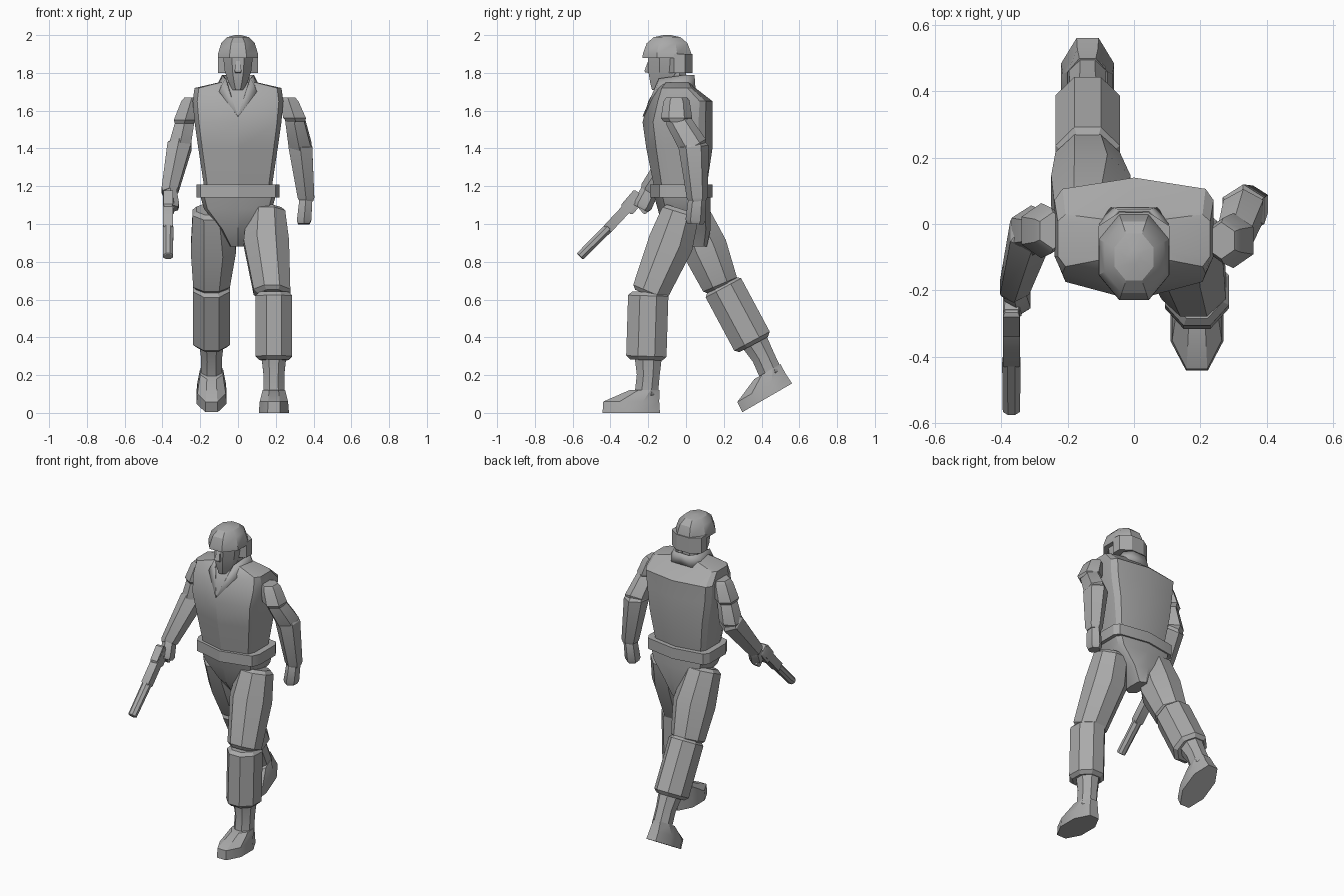
import bpy, bmesh
from math import cos, sin, pi, radians
from mathutils import Vector, Matrix

default_cube = bpy.data.objects.get("Cube")
if default_cube:
    bpy.data.objects.remove(default_cube)

SIDEWAYS = Vector((1, 0, 0))
UPRIGHT = Vector((0, 0, 1))
STAND = Matrix()

grey = bpy.data.materials.new("plain grey")
grey.use_nodes = True
shade = (0.4, 0.4, 0.4, 1)
grey.diffuse_color = shade
grey.node_tree.nodes["Principled BSDF"].inputs["Base Color"].default_value = shade


def finish(name, bm):
    """Turn a bmesh into a named, shaded object."""
    bmesh.ops.recalc_face_normals(bm, faces=bm.faces)
    mesh = bpy.data.meshes.new(name)
    bm.to_mesh(mesh)
    bm.free()
    mesh.materials.append(grey)
    part = bpy.data.objects.new(name, mesh)
    bpy.context.collection.objects.link(part)
    bpy.ops.object.select_all(action="DESELECT")
    part.select_set(True)
    bpy.context.view_layer.objects.active = part
    bpy.ops.object.shade_smooth_by_angle(angle=radians(28))
    return part


def bridge(bm, lower, upper, closed=True):
    """Join two rows of vertices with quads."""
    count = len(lower)
    for i in range(count if closed else count - 1):
        j = (i + 1) % count
        bm.faces.new((lower[i], lower[j], upper[j], upper[i]))


def skin(name, rings, place=STAND):
    """Closed surface through rings of points."""
    bm = bmesh.new()
    loops = [[bm.verts.new(place @ Vector(point)) for point in ring] for ring in rings]
    for lower, upper in zip(loops, loops[1:]):
        bridge(bm, lower, upper)
    bm.faces.new(loops[0])
    bm.faces.new(loops[-1])
    return finish(name, bm)


def ring(centre, width, depth, up=UPRIGHT, sides=8):
    """Polygon whose flats lie at the half width and half depth."""
    back = up.cross(SIDEWAYS).normalized()
    reach = 1 / cos(pi / sides)
    angles = [(i + 0.5) * 2 * pi / sides for i in range(sides)]
    return [Vector(centre) + SIDEWAYS * (width * reach * cos(a)) + back * (depth * reach * sin(a))
            for a in angles]


def limb(name, joints, widths, ratio=1.1, sides=6, cap=0.02, place=STAND):
    """Tube along joints, square to its path, with chamfered ends."""
    points = [Vector(joint) for joint in joints]
    start = (points[1] - points[0]).normalized()
    end = (points[-1] - points[-2]).normalized()
    points = [points[0] - start * cap] + points + [points[-1] + end * cap]
    sizes = [widths[0] * 0.8] + list(widths) + [widths[-1] * 0.8]
    rings = []
    for i, point in enumerate(points):
        along = points[min(i + 1, len(points) - 1)] - points[max(i - 1, 0)]
        rings.append(ring(point, sizes[i], sizes[i] * ratio, along, sides))
    return skin(name, rings, place)


def trunk(name, rows):
    """Body slices: height, half width, front and back."""
    half = [(0, 0), (.9, .15), (1, .3), (1, .8), (.9, .9), (0, 1)]
    outline = half + [(-across, along) for across, along in half[-2:0:-1]]
    skin(name, [[(across * width, front + along * (back - front), height)
                 for across, along in outline]
                for height, width, front, back in rows])


def arm(side, shoulder, cuff, elbow, wrist, knuckles):
    limb(side + "_sleeve", (shoulder, cuff), (.05, .06), ratio=1.2)
    limb(side + "_upper_arm", (cuff, elbow), (.05, .06))
    limb(side + "_forearm", (elbow, wrist), (.063, .044))
    limb(side + "_hand", (wrist, knuckles), (.034, .038), ratio=1.2)


def leg(side, hip, middle, knee, sole, tilt):
    limb(side + "_thigh", (hip, middle, knee), (.1, .12, .097), ratio=1, sides=8)
    place = Matrix.Translation(sole) @ Matrix.Rotation(radians(tilt), 4, "X")
    # Shin and boot share one shape about the sole centre
    limb(side + "_trouser_shin", ((0, .09, .62), (0, .08, .3)), (.097, .097), sides=8, place=place)
    limb(side + "_boot_shaft", ((0, .09, .3), (0, .09, .2), (0, .08, .1)), (.066, .055, .056),
         sides=8, place=place)
    skin(side + "_boot_foot", [
        ring((0, 0, 0), .08, .152),
        ring((0, 0, .06), .075, .148),
        ring((0, .07, .12), .06, .08)], place)


# Torso, belt and hips
trunk("vest", [
    (1.2, .18, -.17, .11),
    (1.4, .21, -.21, .14),
    (1.54, .23, -.23, .14),
    (1.65, .24, -.2, .14),
    (1.72, .23, -.16, .05),
    (1.75, .1, -.13, .03)])
trunk("belt", [(height, .22, -.19, .14) for height in (1.14, 1.21)])
trunk("hips", [
    (.88, .04, -.05, .11),
    (.97, .09, -.12, .13),
    (1.08, .18, -.15, .13),
    (1.15, .2, -.17, .13)])

# Open collar with a notch at the throat
bm = bmesh.new()
base = [(0, -.23, 1.57), (.1, -.16, 1.7), (.12, 0, 1.72), (.07, .05, 1.72), (0, .05, 1.72)]
lower = [bm.verts.new(point) for point in base]
upper = [bm.verts.new((x * .7, y * .9, z + .07) if z > base[0][2] else (x, y, z))
         for x, y, z in base]
bridge(bm, lower, upper, closed=False)
bmesh.ops.remove_doubles(bm, verts=bm.verts, dist=.001)
collar = finish("collar", bm)
collar.modifiers.new("mirror", "MIRROR")
collar.modifiers.new("thickness", "SOLIDIFY").thickness = .01

# Head
skin("neck", [ring((0, -.06, height), .06, .06) for height in (1.7, 1.85)])
skin("head", [
    ring((0, -.14, 1.71), .03, .04),
    ring((0, -.11, 1.75), .05, .08),
    ring((0, -.1, 1.81), .07, .1),
    ring((0, -.1, 1.9), .08, .1)])
limb("nose", ((0, -.19, 1.86), (0, -.2, 1.81)), (.01, .018), sides=4, cap=.01)

# Helmet: rounded dome and a guard around the nape
dome = [radians(angle) for angle in (0, 10, 40, 65, 86)]
skin("helmet", [ring((0, -.1, 1.88 + .12 * sin(a)), .107 * cos(a) ** .7, .13 * cos(a) ** .7)
                for a in dome])
skin("helmet_neck_guard", [ring((0, -.035, height), .107, .07) for height in (1.8, 1.9)])

# Legs in mid stride
leg("left", (.15, -.03, 1.06), (.15, -.08, .9), (.18, -.19, .64), (.19, -.29, 0), 0)
leg("right", (-.14, .02, 1.06), (-.13, .1, .87), (-.14, .18, .68), (-.14, .43, .08), 30)

# Arms: left hangs back, right reaches forward
arm("left", (.27, -.05, 1.65), (.3, -.05, 1.56), (.33, .04, 1.41), (.36, .06, 1.14), (.35, .05, 1.02))
arm("right", (-.25, -.02, 1.65), (-.28, -.02, 1.55), (-.31, -.02, 1.41), (-.36, -.19, 1.18),
    (-.35, -.23, 1.1))

# Pistol with a long barrel
rear, middle, muzzle = (-.37, -.25, 1.15), (-.37, -.41, .98), (-.37, -.56, .83)
limb("pistol_slide", (rear, middle), (.026, .026), ratio=1, sides=4, cap=.01)
limb("pistol_frame", (rear, (-.37, -.31, 1.08)), (.025, .025), ratio=1.6, sides=4, cap=.01)
limb("pistol_barrel", (middle, muzzle), (.028, .026), ratio=.9, sides=8, cap=.003)
limb("pistol_grip", ((-.36, -.26, 1.13), (-.36, -.21, 1.07)), (.02, .02), sides=4, cap=.01)
